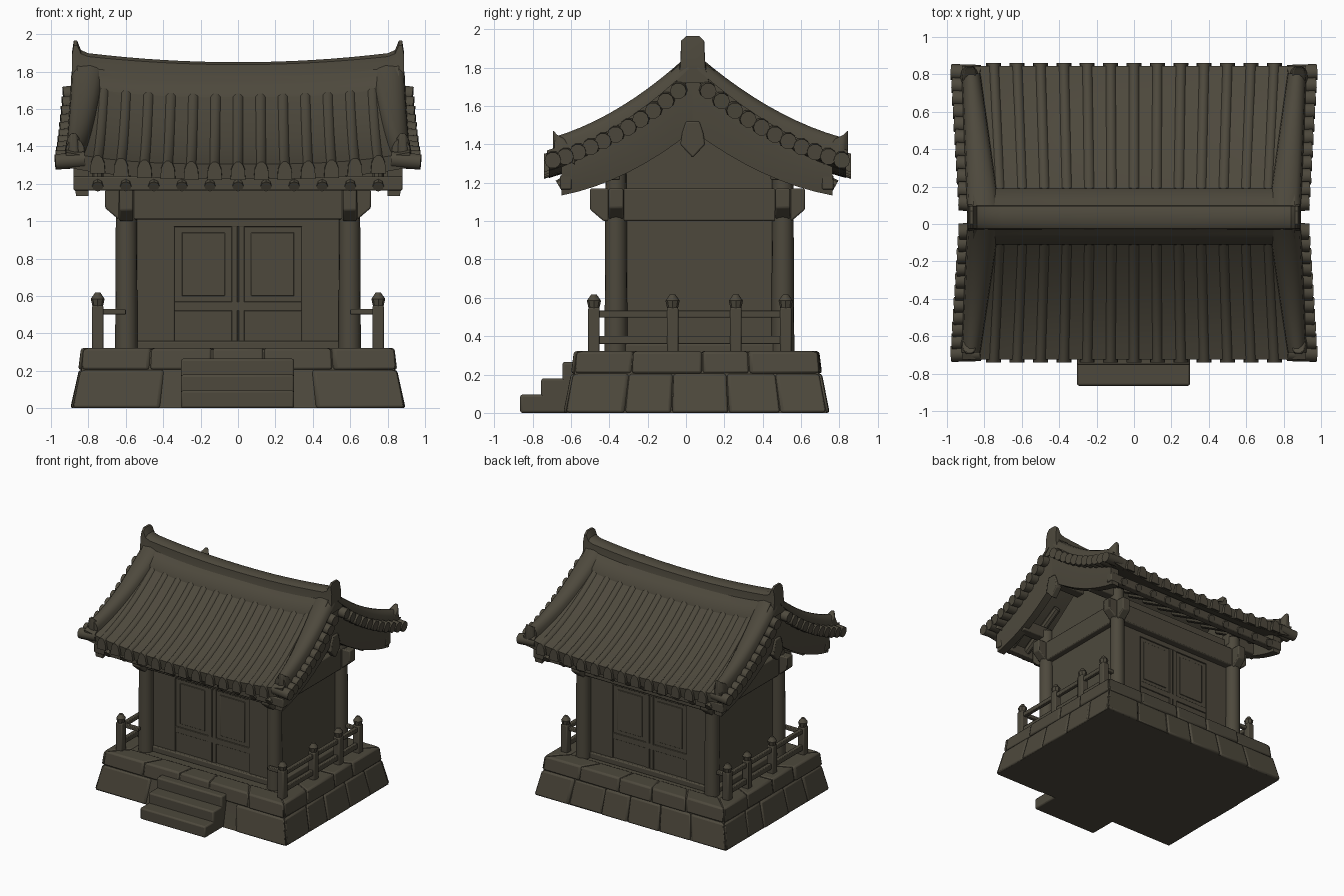
import bpy, bmesh, math, random
from mathutils import Vector

random.seed(4)
if "Cube" in bpy.data.objects:
    bpy.data.objects.remove(bpy.data.objects["Cube"], do_unlink=True)

mat = bpy.data.materials.new("weathered brown")
COLOR = (0.075, 0.066, 0.046, 1)
mat.diffuse_color = COLOR
mat.use_nodes = True
mat.node_tree.nodes["Principled BSDF"].inputs["Base Color"].default_value = COLOR
mat.node_tree.nodes["Principled BSDF"].inputs["Roughness"].default_value = 0.9

RIDGE_Y = 0.035                # roof centre line
BODY_Y = 0.07                  # building centre line
BASE_Y = 0.055                 # plinth centre line
REACH = {-1: 0.76, 1: 0.81}    # eave distance, front and back
parts = []


def finish(name, bm, bevel=0.0):
    bmesh.ops.recalc_face_normals(bm, faces=bm.faces)
    mesh = bpy.data.meshes.new(name)
    bm.to_mesh(mesh)
    bm.free()
    mesh.materials.append(mat)
    ob = bpy.data.objects.new(name, mesh)
    bpy.context.collection.objects.link(ob)
    if bevel:
        mod = ob.modifiers.new("soft edges", "BEVEL")
        mod.width, mod.segments, mod.limit_method = bevel, 2, "ANGLE"
    parts.append(ob)


def loft(name, rings, bevel=0.0):
    """Skin a list of equal closed rings and cap both ends."""
    bm = bmesh.new()
    loops = [[bm.verts.new(p) for p in ring] for ring in rings]
    n = len(loops[0])
    for a, b in zip(loops, loops[1:]):
        for i in range(n):
            j = (i + 1) % n
            bm.faces.new((a[i], a[j], b[j], b[i]))
    bm.faces.new(loops[0])
    bm.faces.new(loops[-1])
    finish(name, bm, bevel)


def box(name, x, y, z, bevel=0.008):
    loft(name, [[(x[0], y[0], h), (x[1], y[0], h), (x[1], y[1], h), (x[0], y[1], h)]
                for h in z], bevel)


def prism(name, pts, axis, a, b, bevel=0.008):
    """Extrude a profile along x (points are y,z) or y (points are x,z)."""
    place = (lambda p, c: (c, p[0], p[1])) if axis == "x" else (lambda p, c: (p[0], c, p[1]))
    loft(name, [[place(p, c) for p in pts] for c in (a, b)], bevel)


def tube(name, a, b, r, sides=10, r2=None):
    a, b = Vector(a), Vector(b)
    q = (b - a).to_track_quat("Z", "Y")
    ring = [Vector((math.cos(k * math.tau / sides), math.sin(k * math.tau / sides), 0))
            for k in range(sides)]
    loft(name, [[c + q @ (v * s) for v in ring] for c, s in ((a, r), (b, r2 or r))])


def lift(x):
    return 0.05 * (abs(x) / 0.85) ** 3


def roof(t, x=0.0):
    """Tile height at fraction t from ridge to eave."""
    return 1.80 - 0.75 * t + 0.255 * t * t + lift(x)


def ry(side, t):
    return RIDGE_Y + side * t * REACH[side]


# Stone plinth: core plus two courses of blocks
def half(z):
    k = min(z / 0.2, 1)
    j = max(z - 0.2, 0) / 0.12
    return 0.895 - 0.045 * k - 0.015 * j, 0.69 - 0.04 * k - 0.015 * j


def stone(name, side, u, z, out):
    rings = []
    for h in z:
        hx, hy = half(h)
        ring = []
        for s, o in ((u[0], out), (u[1], out), (u[1], -0.15), (u[0], -0.15)):
            if side in "FB":
                sg = -1 if side == "F" else 1
                ring.append((s * (hx + o), BASE_Y + sg * (hy + o), h))
            else:
                sg = 1 if side == "L" else -1
                ring.append((sg * (hx + o), BASE_Y + s * (hy + o), h))
        rings.append(ring)
    loft(name, rings, 0.014)


levels = []
for h in (0, 0.2, 0.315):
    hx, hy = half(h)
    hx, hy = hx - 0.012, hy - 0.012
    levels.append([(-hx, BASE_Y - hy, h), (hx, BASE_Y - hy, h), (hx, BASE_Y + hy, h), (-hx, BASE_Y + hy, h)])
loft("plinth_core", levels)
for side, count in (("F", 6), ("B", 6), ("L", 5), ("R", 5)):
    for row, z in enumerate(((0, 0.205), (0.205, 0.322))):
        n = count - row
        cuts = [-1] + [-1 + 2 * (i + random.uniform(-0.15, 0.15)) / n for i in range(1, n)] + [1]
        if side == "F" and row == 0:
            cuts = [-1, -0.47, 0.47, 1]
        for i, (a, b) in enumerate(zip(cuts, cuts[1:])):
            if side == "F" and row == 0 and i == 1:
                continue
            stone("plinth_stone", side, (a + 0.003, b - 0.003), z, random.uniform(-0.006, 0.006))
for i in range(3):
    box("front_step", (-0.305, 0.3), (-0.865 + 0.11 * i, -0.5), (0, 0.095 + 0.085 * i), 0.012)

# Walls with gable ends
prism("walls", [(-0.335, 0.31), (0.475, 0.31), (0.475, 1.27), (RIDGE_Y, 1.55), (-0.335, 1.27)], "x", -0.585, 0.585, 0)
for sy in (-1, 1):
    face = BODY_Y + sy * 0.405
    edge = lambda d: sorted((face - sy * 0.02, face + sy * d))
    box("sill", (-0.56, 0.56), edge(0.03), (0.31, 0.36))
    box("middle_rail", (-0.55, 0.55), edge(0.008), (0.52, 0.57), 0.004)
    box("head_rail", (-0.55, 0.55), edge(0.010), (0.97, 1.05), 0.004)
    for sx in (-1, 1):
        box("jamb", sorted((sx * 0.34, sx * 0.56)), edge(0.010), (0.32, 1.05), 0.004)
        box("door_stile", sorted((sx * 0.003, sx * 0.035)), edge(0.008), (0.34, 1.0), 0.003)
        box("door_panel", sorted((sx * 0.07, sx * 0.30)), edge(0.006), (0.60, 0.94), 0.004)

# Columns, tie beams with chamfered ends
for sx in (-1, 1):
    for y in (-0.365, 0.505):
        tube("column", (sx * 0.597, y, 0.31), (sx * 0.597, y, 1.28), 0.06, 16, 0.055)


def beam(c, h, z0, z1):
    return [(c - h, z1), (c - h, z0 + 0.06), (c - h + 0.07, z0), (c + h - 0.07, z0), (c + h, z0 + 0.06), (c + h, z1)]


for y in (-0.365, 0.505):
    prism("front_back_beam", beam(0, 0.71, 1.01, 1.17), "y", y - 0.038, y + 0.038)
for x in (-0.597, 0.597):
    prism("side_beam", beam(0.06, 0.56, 1.0, 1.17), "x", x - 0.036, x + 0.036)
    box("side_sill", (x - 0.03, x + 0.03), (-0.36, 0.5), (0.31, 0.36))
    for t, z in ((0.0, 1.50), (0.55, 1.265)):
        for s in ((1,) if t == 0 else (-1, 1)):
            y = ry(s, t)
            box("purlin_end", sorted((x * 0.9, x * 1.42)), (y - 0.04, y + 0.04), (z - 0.05, z + 0.05))

# Side railings
for sx in (-1, 1):
    x = sx * 0.75
    for y in (-0.48, -0.07, 0.26, 0.52):
        box("rail_post", (x - 0.03, x + 0.03), (y - 0.03, y + 0.03), (0.31, 0.55))
        tube("post_cap", (x, y, 0.545), (x, y, 0.585), 0.028, 8, 0.037)
        tube("post_tip", (x, y, 0.585), (x, y, 0.618), 0.037, 8, 0.014)
    for z, h in ((0.515, 0.018), (0.38, 0.022)):
        box("rail", (x - 0.016, x + 0.016), (-0.47, 0.52), (z - h, z + h), 0.005)
    for y in (-0.45, 0.51):
        box("short_rail", sorted((x, sx * 0.6)), (y - 0.016, y + 0.016), (0.50, 0.53), 0.005)

# Curved roof slab, narrower at the ridge
T = [i / 10 for i in range(11)]
rings = []
for i in range(17):
    x = -0.92 + 0.115 * i
    outline = [(-1, t) for t in reversed(T)] + [(1, t) for t in T[1:]]
    top = [(x * (0.945 + 0.055 * t), ry(s, t), roof(t, x)) for s, t in outline]
    low = [(x * (0.945 + 0.055 * t), ry(s, t * 0.985), roof(t, x) - 0.08 - 0.03 * (1 - t))
           for s, t in reversed(outline)]
    rings.append(top + low)
loft("roof_slab", rings)


def slope_strip(name, side, x_at, half_w, up, t0, t1, steps=10, sides=7, down=0.03):
    """Rounded strip running down one slope."""
    rings = []
    for i in range(steps + 1):
        t = t0 + (t1 - t0) * i / steps
        x, w, u = x_at(t), half_w(t), up(t)
        rings.append([(x + w * math.cos(math.pi * k / sides), ry(side, t),
                       roof(t, x) - down + (u + down) * math.sin(math.pi * k / sides) ** 0.7)
                      for k in range(sides + 1)])
    loft(name, rings)


for side in (-1, 1):
    # Tile ribs and the raised band under the ridge
    for i in range(13):
        x0 = -0.75 + 0.125 * i
        slope_strip("tile_rib", side, lambda t: x0 * (0.95 + 0.05 * t), lambda t: 0.04,
                    lambda t: 0.018, 0.15, 1.02, down=0.08)
    band = [[(x, ry(side, t), roof(t, x) + u) for t, u in ((0, -0.03), (0, 0.05), (0.12, 0.035), (0.19, 0.028), (0.20, -0.03))]
            for x in [-0.86 + 0.1075 * i for i in range(17)]]
    loft("ridge_band", band)
    # Eave board and rafters
    y = ry(side, 0.87)
    box("eave_board", (-0.88, 0.88), (y - 0.03, y + 0.03), (1.165, 1.24))
    for i in range(11):
        x = -0.75 + 0.15 * i
        tube("rafter", (x, ry(side, 0.35), roof(0.35) - 0.125), (x, ry(side, 0.92), 1.185), 0.03, 8)
    for sx in (-1, 1):
        # Descending ridge with upturned tip
        slope_strip("descending_ridge", side, lambda t: sx * (0.80 + 0.075 * t), lambda t: 0.09 - 0.04 * t,
                    lambda t: 0.048 + 0.022 * t, 0.03, 0.95)
        end = 0.96 if side < 0 else 1.0
        tip = [(0.84, 0.0, 0.05), (0.92, 0.07, 0.052), (0.97, 0.09, 0.045), (1.0, 0.115, 0.02)]
        loft("eave_horn", [[(sx * 0.88 + a * w, ry(side, t * end), roof(1, 0.88) + (z if b > 0 else min(z, 0.05) - 0.07))
                            for a, b in ((-1, -1), (1, -1), (0.7, 1), (-0.7, 1))] for t, z, w in tip], 0.008)
        # Overlapping verge tiles, tucked lower towards the peak
        for i in range(11):
            t = 0.09 + 0.086 * i
            z = roof(t, 0.9) - 0.045 - 0.065 * (1 - t)
            tube("verge_tile", (sx * 0.82, ry(side, t), z), (sx * (0.93 + 0.05 * t), ry(side, t + 0.01), z - 0.012), 0.046, 10, 0.043)
        # Curved gable board
        rows = []
        for i in range(9):
            t = 0.9 * i / 8
            y, top = ry(side, t), roof(t, 0.86) - 0.10
            h = 0.28 - 0.145 * t
            inner, outer = sx * 0.80, sx * 0.88
            rows.append([(inner, y, top), (outer, y, top), (outer, y, top - h * 0.45),
                         (outer - sx * 0.015, y, top - h), (inner, y, top - h)])
        loft("gable_board", rows)

# Gable pendants
for sx in (-1, 1):
    pts = [(-0.035, 1.52), (-0.055, 1.46), (-0.065, 1.40), (0, 1.33), (0.065, 1.40), (0.055, 1.46), (0.035, 1.52)]
    prism("gable_pendant", [(RIDGE_Y + a, z) for a, z in pts], "x", sx * 0.83, sx * 0.885)

# Main ridge with raised end horns
spine = [(0.1 * i, 1.85 + 0.075 * (0.1 * i) ** 2) for i in range(9)]
spine += [(0.84, 1.915), (0.86, 1.965), (0.878, 1.965), (0.888, 1.90)]
spine = [(-x, z) for x, z in reversed(spine[1:])] + spine
section = [(-0.085, 0), (-0.065, 0.45), (-0.06, 0.9), (-0.035, 1), (0.035, 1), (0.06, 0.9), (0.065, 0.45), (0.085, 0)]
loft("main_ridge", [[(x, RIDGE_Y + a, 1.72 + (z - 1.72) * k) for a, k in section] for x, z in spine])

# Smooth shading with sharp edges kept
bpy.ops.object.select_all(action="DESELECT")
for ob in parts:
    ob.select_set(True)
bpy.context.view_layer.objects.active = parts[0]
bpy.ops.object.shade_smooth_by_angle(angle=math.radians(40))
